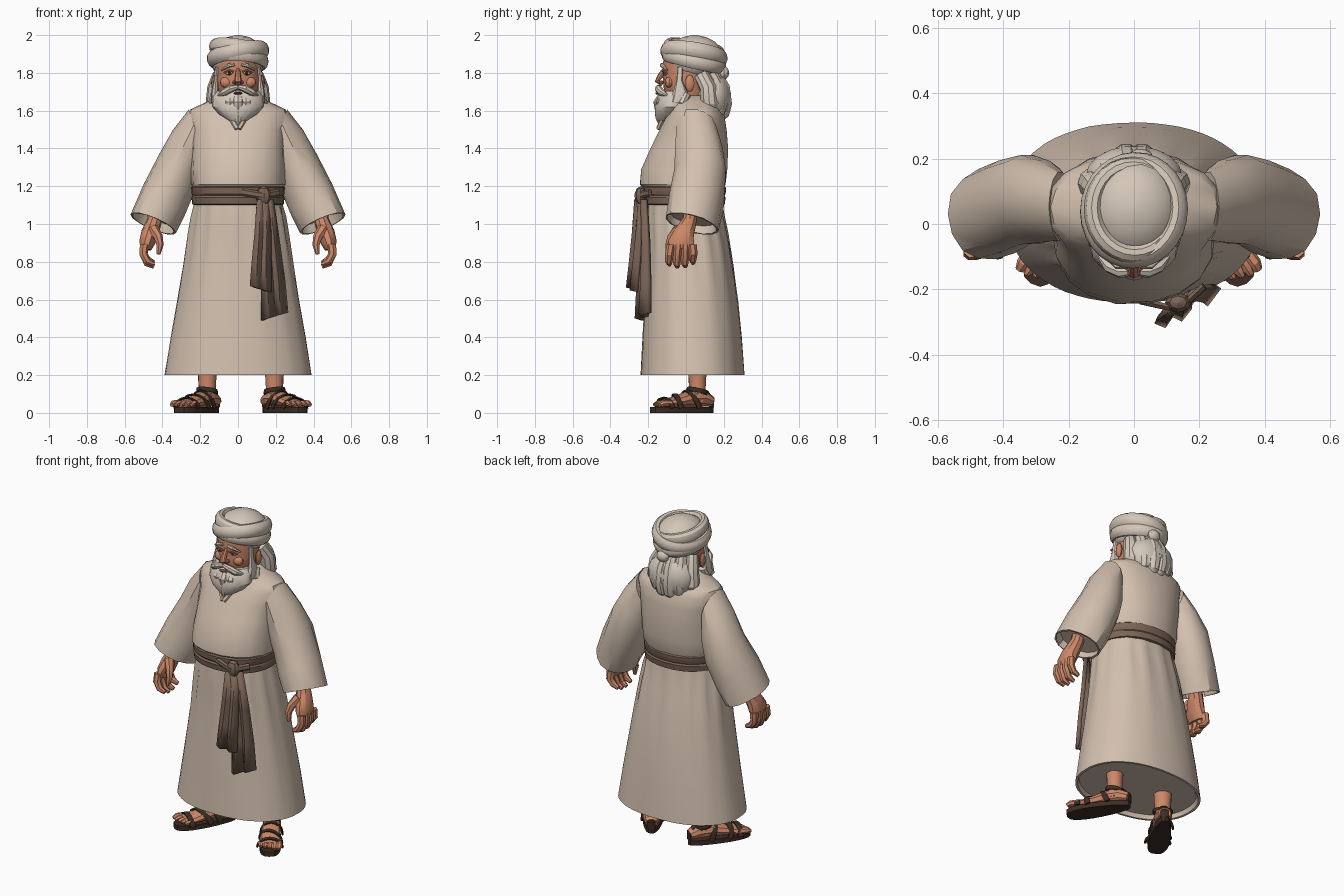
import bpy, bmesh, math, random
from mathutils import Vector, Matrix

if "Cube" in bpy.data.objects:
    bpy.data.objects.remove(bpy.data.objects["Cube"])

random.seed(4)
TAU = math.tau


def material(name, rgb):
    m = bpy.data.materials.new(name)
    m.diffuse_color = (*rgb, 1)
    m.use_nodes = True
    m.node_tree.nodes["Principled BSDF"].inputs["Base Color"].default_value = m.diffuse_color
    return m


ROBE = material("robe_linen", (0.65, 0.53, 0.43))
HAIR = material("white_hair", (0.66, 0.58, 0.50))
CLOTH = material("turban_cloth", (0.66, 0.57, 0.48))
SASH = material("sash_brown", (0.20, 0.13, 0.095))
SKIN = material("skin", (0.60, 0.245, 0.14))
LEATHER = material("dark_leather", (0.045, 0.027, 0.018))
EYE = material("eye_white", (0.6, 0.5, 0.42))
LIP = material("lip", (0.25, 0.08, 0.05))


# ---------- geometry helpers: each returns (verts, faces) ----------
def skin_rings(rings, closed=False):
    n, m = len(rings[0]), len(rings)
    verts = [v for r in rings for v in r]
    faces = []
    for i in range(m if closed else m - 1):
        k = (i + 1) % m
        for j in range(n):
            j2 = (j + 1) % n
            faces.append((i * n + j, i * n + j2, k * n + j2, k * n + j))
    if not closed:
        faces += [tuple(range(n)), tuple(range((m - 1) * n, m * n))]
    return verts, faces


def stack(rings, n=24, power=0.9, amps=None, k=15, noise=0.0):
    """Horizontal rings given as (z, half width, front y, back y)."""
    def bend(c):
        return math.copysign(abs(c) ** power, c)
    out = []
    for i, (z, rx, yf, yb) in enumerate(rings):
        ring = []
        for j in range(n):
            a = TAU * j / n
            s = 1 + (amps[i] * math.cos(k * a) if amps else 0) + random.uniform(-noise, noise)
            ring.append(Vector((rx * s * bend(math.cos(a)),
                                (yf + yb) / 2 + (yb - yf) / 2 * s * bend(math.sin(a)), z)))
        out.append(ring)
    return skin_rings(out)


def tube(pts, radii, n=8, ref=(0, 1, 0), closed=False):
    """Sweep an ellipse; the second radius lies along ref."""
    pts = [Vector(p) for p in pts]
    m, rings = len(pts), []
    for i, p in enumerate(pts):
        nxt = pts[(i + 1) % m] if closed else pts[min(i + 1, m - 1)]
        prv = pts[i - 1] if closed else pts[max(i - 1, 0)]
        t = (nxt - prv).normalized()
        b = Vector(ref)
        b = (b - t * b.dot(t)).normalized()
        a = b.cross(t)
        r = radii[i] if isinstance(radii, list) else radii
        ra, rb = r if isinstance(r, tuple) else (r, r)
        rings.append([p + a * ra * math.cos(TAU * j / n) + b * rb * math.sin(TAU * j / n) for j in range(n)])
    return skin_rings(rings, closed)


def ball(c, r, n=14, m=9):
    rings = []
    for i in range(m):
        f = math.pi * (0.03 + 0.94 * i / (m - 1))
        rings.append([Vector((c[0] + r[0] * math.sin(f) * math.cos(TAU * j / n),
                              c[1] + r[1] * math.sin(f) * math.sin(TAU * j / n),
                              c[2] + r[2] * math.cos(f))) for j in range(n)])
    return skin_rings(rings)


def make(name, geos, mat, mirror=False, matrix=None, shift=0.0):
    bm = bmesh.new()
    for verts, faces in geos:
        vs = [bm.verts.new(matrix @ Vector(v) if matrix else v) for v in verts]
        for f in faces:
            bm.faces.new([vs[i] for i in f])
    bmesh.ops.recalc_face_normals(bm, faces=bm.faces)
    me = bpy.data.meshes.new(name)
    bm.to_mesh(me)
    bm.free()
    me.materials.append(mat)
    ob = bpy.data.objects.new(name, me)
    ob.location.x = shift
    bpy.context.collection.objects.link(ob)
    if mirror:
        ob.modifiers.new("Mirror", "MIRROR").use_clip = False
    return ob


# ---------- robe ----------
make("skirt", [stack([(1.12, .232, -.20, .19), (1.04, .248, -.205, .20), (.95, .264, -.205, .22),
                      (.78, .292, -.21, .25), (.6, .322, -.22, .275), (.4, .357, -.23, .295), (.2, .39, -.24, .31),
                      (.2, .375, -.228, .297), (.225, .365, -.22, .285)], n=60,
                     amps=[0, .03, .026, .01, .004, .003, 0, 0, 0], noise=.003)], ROBE)
make("torso", [stack([(1.16, .22, -.20, .19), (1.21, .25, -.245, .21), (1.29, .252, -.238, .222),
                      (1.4, .25, -.19, .225), (1.5, .255, -.14, .217), (1.57, .268, -.105, .205),
                      (1.605, .255, -.08, .185), (1.65, .16, -.07, .16), (1.68, .10, -.06, .14)],
                     n=18, power=.87, noise=.012)], ROBE)
make("collar", [tube([(.09, -.05, 1.665), (.06, -.10, 1.6), (.004, -.148, 1.505)], (.014, .011), 6)], ROBE, True)

# sleeves: outer and inner edge (x, z), centre y, depth, back drop, scale
sleeve = []
for ox, oz, ix, iz, cy, ry, drop, s in (
        (.26, 1.605, .19, 1.40, .055, .105, 0, 1), (.345, 1.50, .20, 1.27, .07, .128, 0, 1),
        (.42, 1.37, .235, 1.16, .078, .14, 0, 1), (.50, 1.21, .28, 1.04, .055, .146, -.02, 1),
        (.57, 1.05, .33, .955, .03, .142, -.035, 1), (.57, 1.05, .33, .955, .03, .142, -.035, .92),
        (.55, 1.10, .31, .99, .035, .142, -.03, .88)):
    c, u = Vector(((ox + ix) / 2, cy, (oz + iz) / 2)), Vector(((ox - ix) / 2, 0, (oz - iz) / 2))
    v = Vector((0, ry, drop))
    sleeve.append([c + s * (u * math.cos(TAU * j / 14) + v * math.sin(TAU * j / 14)) *
                   (1 + random.uniform(-.03, .03)) for j in range(14)])
make("sleeve", [skin_rings(sleeve)], ROBE, True)

# ---------- sash ----------
make("sash_belt", [stack([(1.10, .23, -.215, .19), (1.105, .243, -.232, .205), (1.14, .246, -.238, .21),
                          (1.15, .241, -.23, .204), (1.16, .246, -.24, .21), (1.193, .248, -.243, .212),
                          (1.205, .235, -.225, .195)], n=32)], SASH)
make("sash_knot", [ball((.135, -.24, 1.15), (.042, .032, .05), 8, 6),
                   tube([(.02, -.235, 1.17), (.135, -.262, 1.15), (.215, -.19, 1.165)], (.02, .012), 6)], SASH)


def sash_tail(name, path, pleat, slant):
    """Pleated strip; path rows are (x, y, z, half width)."""
    cols = 5
    verts, faces = [], []
    for i, (x, y, z, w) in enumerate(path):
        last = i == len(path) - 1
        for j in range(cols):
            t = 2 * j / (cols - 1) - 1
            d = pleat * (i + 1) / len(path) * (-1) ** j
            verts.append(Vector((x + w * t, y + d + .02 * t, z + (slant * t if last else 0))))
    for i in range(len(path) - 1):
        for j in range(cols - 1):
            a = i * cols + j
            faces.append((a, a + 1, a + cols + 1, a + cols))
    ob = make(name, [(verts, faces)], SASH)
    mod = ob.modifiers.new("Thick", "SOLIDIFY")
    mod.thickness, mod.offset = .024, 0


sash_tail("sash_tail_short", [(.13, -.245, 1.13, .03), (.128, -.26, .95, .04), (.122, -.272, .8, .046),
                              (.117, -.285, .655, .05)], .012, -.015)
sash_tail("sash_tail_long", [(.15, -.235, 1.13, .03), (.168, -.225, .9, .045), (.185, -.225, .7, .056),
                             (.193, -.23, .51, .064)], .02, .02)

# ---------- hands ----------
hand = [tube([(.43, .03, 1.09), (.442, .02, 1.02), (.466, -.01, .95), (.482, -.025, .90), (.488, -.027, .865)],
             [(.038, .036), (.04, .038), (.047, .056), (.042, .072), (.028, .068)], 10)]
for i in range(4):
    y, drop = -.088 + .042 * i, (.012, 0, .002, .02)[i]
    hand.append(tube([(.497, y * .9, .89), (.501, y, .84), (.48, y - .003, .79 + drop), (.445, y, .774 + drop)],
                     [.025, .023, .02, .012], 7))
hand.append(tube([(.45, -.04, .975), (.422, -.075, .93), (.414, -.09, .89), (.422, -.095, .84)],
                 [.03, .025, .02, .011], 7))
make("hand", hand, SKIN, True)

# ---------- feet and sandals, local frame: +x toward the toes ----------
FOOT = (Matrix.Translation((.178, .06, 0)) @ Matrix.Rotation(math.radians(-58), 4, "Z")
        @ Matrix.Diagonal((1.12, 1.2, 1, 1)))
foot = [tube([(-.075, 0, .06), (-.03, 0, .075), (.04, 0, .075), (.10, 0, .062), (.17, .002, .05), (.205, .002, .047)],
             [(.03, .03), (.042, .045), (.045, .045), (.047, .034), (.054, .024), (.05, .018)], 10, (0, 0, 1)),
        tube([(0, 0, .06), (0, 0, .12), (0, 0, .2), (0, 0, .4)], [.042, .038, .042, .052], 14, (1, 0, 0))]
for i in range(5):
    s, r = .042 - .0205 * i, .015 if i else .018
    tip = .245 - .009 * abs(i - .5)
    foot.append(tube([(.18, s, .05), (tip - .02, s * 1.05, .05), (tip, s * 1.05, .042)], [r, r, r * .6], 7, (0, 0, 1)))
make("foot", foot, SKIN, True, FOOT, .015)

outline = []
for j in range(24):
    a = TAU * j / 24
    f = .085 + .17 * math.cos(a)
    outline.append((f, (.05 + .012 * math.cos(a)) * math.copysign(abs(math.sin(a)) ** .7, math.sin(a))))
sole = skin_rings([[Vector((x, y, z)) for x, y in outline] for z in (0, .03)])


def strap(f0, f1, w, h, lean=0.0):
    return tube([(f0 + (f1 - f0) * math.sin(math.pi * i / 8) + lean * math.cos(math.pi * i / 8),
                  w * math.cos(math.pi * i / 8), .025 + h * math.sin(math.pi * i / 8)) for i in range(9)],
                (.006, .016), 6, (1, 0, 0))


ankle = [(.045 * math.cos(TAU * i / 14), .044 * math.sin(TAU * i / 14), .115 + .012 * math.cos(TAU * i / 14))
         for i in range(14)]
make("sandal", [sole, strap(.18, .185, .06, .055), strap(.10, .125, .055, .073, .025),
                strap(.02, .06, .052, .093),
                tube(ankle, (.006, .014), 6, (0, 0, 1), True),
                tube([(-.078, 0, .03), (-.08, 0, .07), (-.046, 0, .115)], (.02, .008), 6, (1, 0, 0))],
     LEATHER, True, FOOT, .015)

# ---------- head ----------
make("head", [stack([(1.58, .075, -.05, .11), (1.66, .09, -.10, .12), (1.72, .11, -.118, .12), (1.77, .118, -.122, .13),
                     (1.80, .117, -.117, .14), (1.84, .118, -.126, .15), (1.9, .11, -.11, .15)], 20, 1)], SKIN)
make("nose", [tube([(0, -.112, 1.82), (0, -.135, 1.785), (0, -.152, 1.757), (0, -.125, 1.738)],
                   [(.011, .012), (.015, .015), (.02, .014), (.018, .01)], 8),
              ball((.019, -.13, 1.75), (.011, .014, .01), 8, 6), ball((-.019, -.13, 1.75), (.011, .014, .01), 8, 6)], SKIN)
make("cheek", [ball((.062, -.088, 1.75), (.034, .026, .03), 10, 7)], SKIN, True)
make("ear", [ball((.128, .02, 1.745), (.014, .026, .045), 10, 7)], SKIN, True)
make("eye", [ball((.047, -.108, 1.798), (.02, .012, .011), 10, 7)], EYE, True)
make("pupil", [ball((.046, -.117, 1.798), (.009, .006, .009), 8, 6)], LEATHER, True)
make("eyelid", [tube([(.022, -.121, 1.807), (.046, -.124, 1.813), (.074, -.108, 1.8)], .005, 6)], SKIN, True)
make("eyebrow", [tube([(.018, -.128, 1.845), (.05, -.127, 1.84), (.088, -.1, 1.815)], [.009, .012, .005], 7)], HAIR, True)
make("mouth", [ball((0, -.149, 1.692), (.024, .014, .007), 10, 6)], LIP)
make("moustache", [tube([(.001, -.143, 1.726), (.04, -.146, 1.716), (.075, -.13, 1.697), (.105, -.10, 1.68)],
                        [.012, .02, .02, .007], 8)], HAIR, True)

# beard: core volume with broad overlapping locks and a ragged lower edge
beard = [stack([(1.705, .112, -.125, .03), (1.675, .135, -.148, .035), (1.62, .135, -.165, .025),
                (1.58, .10, -.165, -.01), (1.545, .045, -.15, -.06)], 18, 1)]
for row, (reach, z0, z1, bulge) in enumerate(((.12, 1.69, 1.565, .012), (.088, 1.64, 1.518, .004))):
    for i in range(7):
        t = i / 3 - 1
        y = -.152 + .13 * t * t
        beard.append(tube([(reach * t, y + .03, z0), (reach * t * 1.05, y + .016 - bulge, z0 - .05),
                           (reach * t, y + .014 - bulge / 2, z1 + .045), (reach * t * .85, y + .014, z1 + .035 * abs(t))],
                          [(.024, .02), (.032, .026), (.024, .022), (.004, .004)], 8))
make("beard", beard, HAIR)
make("sideburn", [tube([(.112, -.03, 1.83), (.117, -.035, 1.76), (.122, -.03, 1.70), (.122, -.04, 1.64)],
                       [(.01, .015), (.011, .016), (.02, .038), (.022, .04)], 8)], HAIR, True)

# back hair: rounded mass with broad scalloped locks
back = [ball((0, .145, 1.67), (.15, .095, .13), 18, 10)]
for i in range(6):
    t = i / 2.5 - 1
    x, y = .118 * t, .205 - .075 * t * t
    back.append(tube([(x * .8, y - .05, 1.79), (x, y - .012, 1.72), (x * 1.05, y - .006, 1.635),
                      (x * .98, y - .012, 1.575 + .03 * abs(t)), (x * .92, y - .03, 1.535 + .035 * abs(t))],
                     [(.04, .04), (.045, .045), (.048, .05), (.04, .04), (.014, .014)], 10))
make("back_hair", back, HAIR)


# ---------- turban ----------
def wrap(x, z, rx, ry, pitch, roll, thick, high):
    rot = Matrix.Rotation(math.radians(pitch), 3, "X") @ Matrix.Rotation(math.radians(roll), 3, "Y")
    pts = [Vector((x, .042, z)) + rot @ Vector((rx * math.cos(TAU * i / 28), ry * math.sin(TAU * i / 28), 0))
           for i in range(28)]
    return tube(pts, (thick, high), 10, rot @ Vector((0, 0, 1)), True)


make("turban_crown", [ball((0, .045, 1.875), (.148, .158, .125), 18, 10)], CLOTH)
make("turban_wraps", [wrap(0, 1.866, .136, .148, -13, 3, .026, .038), wrap(0, 1.897, .138, .15, -9, -11, .03, .042),
                      wrap(-.005, 1.925, .122, .136, -9, 8, .028, .036),
                      ball((.02, .2, 1.80), (.04, .03, .035), 10, 7)], CLOTH)

# ---------- shading ----------
for ob in bpy.context.scene.objects:
    ob.select_set(True)
    bpy.context.view_layer.objects.active = ob
bpy.ops.object.shade_smooth_by_angle(angle=math.radians(32))
